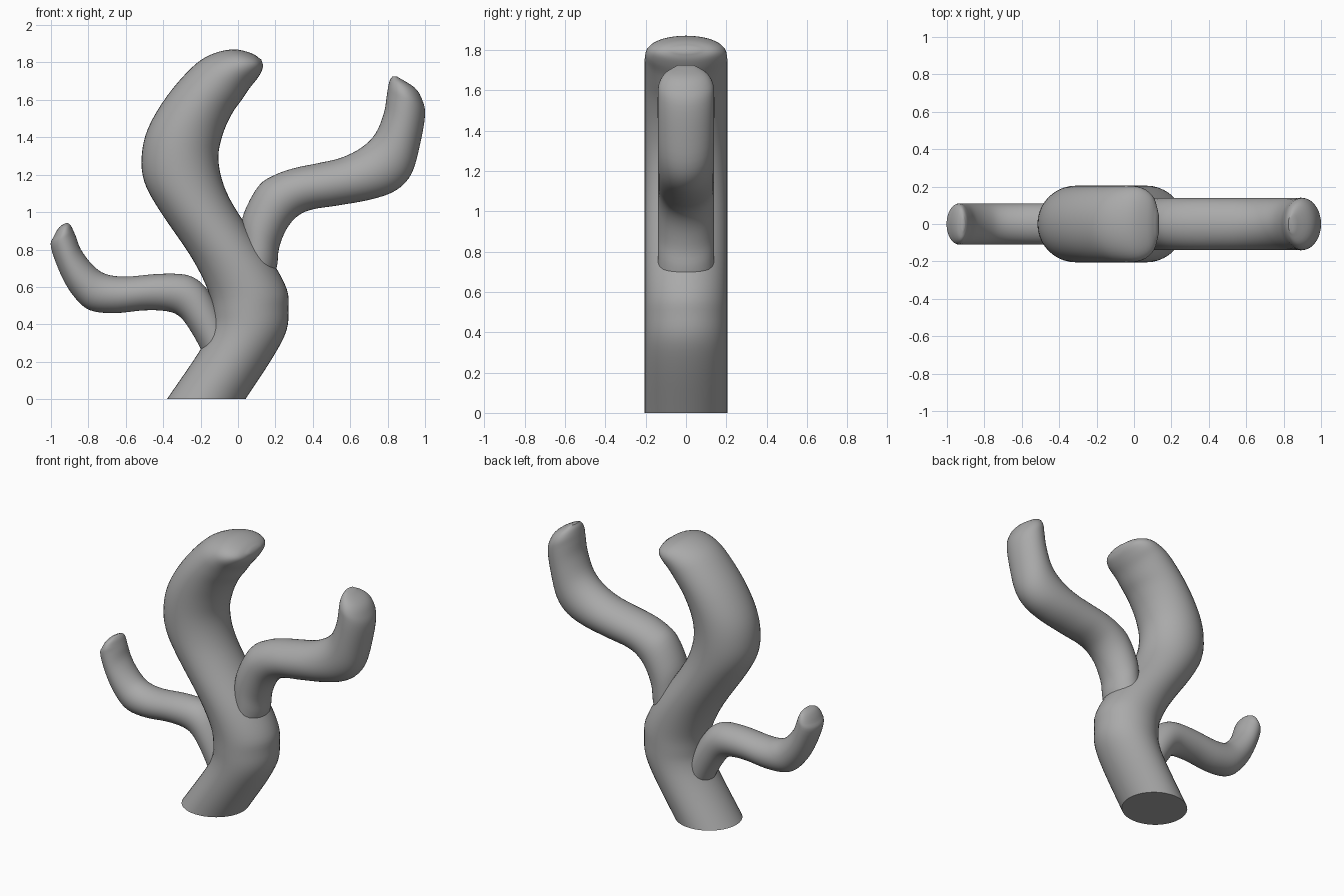
import bpy
import bmesh
from math import cos, sin, pi
from mathutils import Vector

SIDES = 40        # points around each limb
STEPS = 4         # rings between two stations
TIP_TAPER = (0.95, 0.72, 0.28)   # depth of the last stations of each limb

default_cube = bpy.data.objects.get("Cube")
if default_cube:
    bpy.data.objects.remove(default_cube, do_unlink=True)


def make_material(name, value):
    material = bpy.data.materials.new(name)
    material.use_nodes = True
    colour = (value, value, value, 1)
    material.diffuse_color = colour
    shader = material.node_tree.nodes["Principled BSDF"]
    shader.inputs["Base Color"].default_value = colour
    shader.inputs["Roughness"].default_value = 0.8
    return material


def smooth_stations(stations):
    """Fill in rings along a Catmull-Rom spline through the stations."""
    first = stations[0] * 2 - stations[1]
    last = stations[-1] * 2 - stations[-2]
    points = [first] + stations + [last]
    rings = []
    for p, q, r, s in zip(points, points[1:], points[2:], points[3:]):
        for step in range(STEPS):
            t = step / STEPS
            rings.append((q * 2 + (r - p) * t
                          + (p * 2 - q * 5 + r * 4 - s) * t ** 2
                          + (q * 3 - p - r * 3 + s) * t ** 3) / 2)
    rings.append(stations[-1])
    return rings


def build_limb(name, depth, outline, material):
    """Loft elliptical rings between paired edge points (left x, z, right x, z)."""
    depths = [depth] * (len(outline) - len(TIP_TAPER))
    depths += [depth * factor for factor in TIP_TAPER]
    stations = [Vector((*pair, d)) for pair, d in zip(outline, depths)]

    bm = bmesh.new()
    loops = []
    for ax, az, bx, bz, half_depth in smooth_stations(stations):
        a, b = Vector((ax, 0, az)), Vector((bx, 0, bz))
        centre, reach = (a + b) / 2, (b - a) / 2
        across = Vector((0, half_depth, 0))
        angles = [2 * pi * i / SIDES for i in range(SIDES)]
        loops.append([bm.verts.new(centre + reach * cos(t) + across * sin(t))
                      for t in angles])
    for low, high in zip(loops, loops[1:]):
        for i in range(SIDES):
            j = (i + 1) % SIDES
            bm.faces.new((low[i], low[j], high[j], high[i]))
    bm.faces.new(loops[0])
    bm.faces.new(loops[-1])
    bmesh.ops.recalc_face_normals(bm, faces=bm.faces)

    mesh = bpy.data.meshes.new(name)
    bm.to_mesh(mesh)
    bm.free()
    mesh.materials.append(material)
    limb = bpy.data.objects.new(name, mesh)
    bpy.context.collection.objects.link(limb)
    bpy.ops.object.select_all(action="DESELECT")
    limb.select_set(True)
    bpy.context.view_layer.objects.active = limb
    bpy.ops.object.shade_smooth_by_angle(angle=pi / 4)
    return limb


grey = make_material("coral grey", 0.4)

# Main stem, from the flat foot to the leaning tip
build_limb("trunk", 0.205, [
    (-.38, 0, .04, 0),
    (-.21, .25, .19, .23),
    (-.15, .37, .26, .37),
    (-.14, .46, .27, .49),
    (-.16, .58, .26, .59),
    (-.25, .76, .18, .74),
    (-.42, 1.01, .01, .98),
    (-.5, 1.16, -.075, 1.14),
    (-.515, 1.3, -.105, 1.29),
    (-.48, 1.45, -.08, 1.42),
    (-.38, 1.62, -.03, 1.53),
    (-.25, 1.77, .02, 1.6),
    (-.15, 1.84, .06, 1.66),
    (-.03, 1.87, .1, 1.71),
    (.07, 1.85, .125, 1.75),
    (.125, 1.815, .135, 1.785),
], grey)

# Larger branch, rising on the model's left
build_limb("left_branch", 0.14, [
    (0, .73, .19, .64),
    (.01, .86, .21, .72),
    (.03, .99, .22, .81),
    (.11, 1.14, .26, .91),
    (.2, 1.2, .32, .98),
    (.3, 1.235, .4, 1.015),
    (.42, 1.26, .53, 1.035),
    (.55, 1.29, .72, 1.07),
    (.66, 1.345, .85, 1.12),
    (.735, 1.42, .93, 1.21),
    (.78, 1.53, .975, 1.37),
    (.795, 1.62, 1, 1.52),
    (.803, 1.67, .985, 1.6),
    (.812, 1.705, .945, 1.665),
    (.825, 1.725, .85, 1.725),
], grey)

# Smaller branch, low on the model's right
build_limb("right_branch", 0.11, [
    (-.17, .2, -.03, .33),
    (-.2, .27, -.08, .44),
    (-.25, .36, -.14, .55),
    (-.31, .44, -.2, .625),
    (-.38, .47, -.28, .665),
    (-.5, .475, -.42, .67),
    (-.66, .46, -.6, .655),
    (-.79, .475, -.71, .67),
    (-.87, .54, -.78, .72),
    (-.94, .65, -.84, .8),
    (-1, .81, -.865, .865),
    (-.985, .87, -.88, .9),
    (-.955, .92, -.892, .925),
    (-.92, .942, -.905, .94),
], grey)
